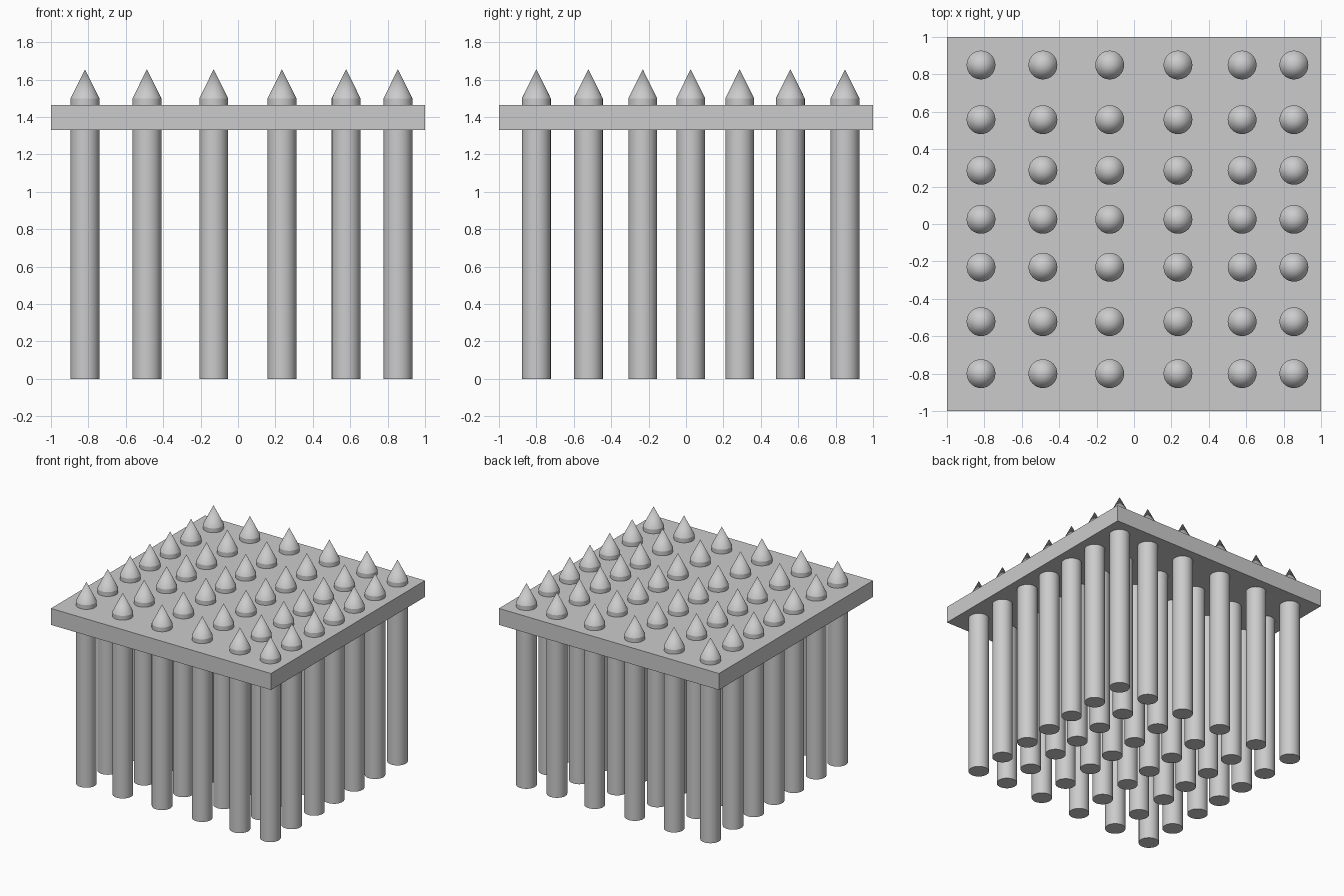
import bpy, bmesh

if "Cube" in bpy.data.objects:
    bpy.data.objects.remove(bpy.data.objects["Cube"])

RADIUS, SHOULDER, TIP = 0.077, 1.50, 1.655
SLAB_BOTTOM, SLAB_TOP = 1.33, 1.465
COLUMNS_X = [-0.818, -0.487, -0.13, 0.235, 0.578, 0.855]
ROWS_Y = [-0.80, -0.522, -0.231, 0.025, 0.287, 0.558, 0.85]

# Square slab
bpy.ops.mesh.primitive_cube_add(size=1, location=(0, 0, (SLAB_BOTTOM + SLAB_TOP) / 2))
slab = bpy.context.object
slab.name = "slab"
slab.scale = (2, 2, SLAB_TOP - SLAB_BOTTOM)
bpy.ops.object.transform_apply(location=False, rotation=False, scale=True)

# One post: round shaft whose top cap is pulled up into a conical point
bpy.ops.mesh.primitive_cylinder_add(vertices=32, radius=RADIUS, depth=SHOULDER,
                                    location=(0, 0, SHOULDER / 2))
post = bpy.context.object
bpy.ops.object.transform_apply(location=True, rotation=False, scale=False)
bm = bmesh.new()
bm.from_mesh(post.data)
cap = max(bm.faces, key=lambda f: f.calc_center_median().z)
tip = bmesh.ops.poke(bm, faces=[cap])["verts"][0]
tip.co.z = TIP
bm.to_mesh(post.data)
bm.free()
bpy.ops.object.shade_smooth_by_angle(angle=0.35)

# Grid of posts sharing the same mesh
for i, x in enumerate(COLUMNS_X):
    for j, y in enumerate(ROWS_Y):
        if i == j == 0:
            obj = post
        else:
            obj = post.copy()
            bpy.context.collection.objects.link(obj)
        obj.name = f"pointed_post_{i + 1}_{j + 1}"
        obj.location = (x, y, 0)
